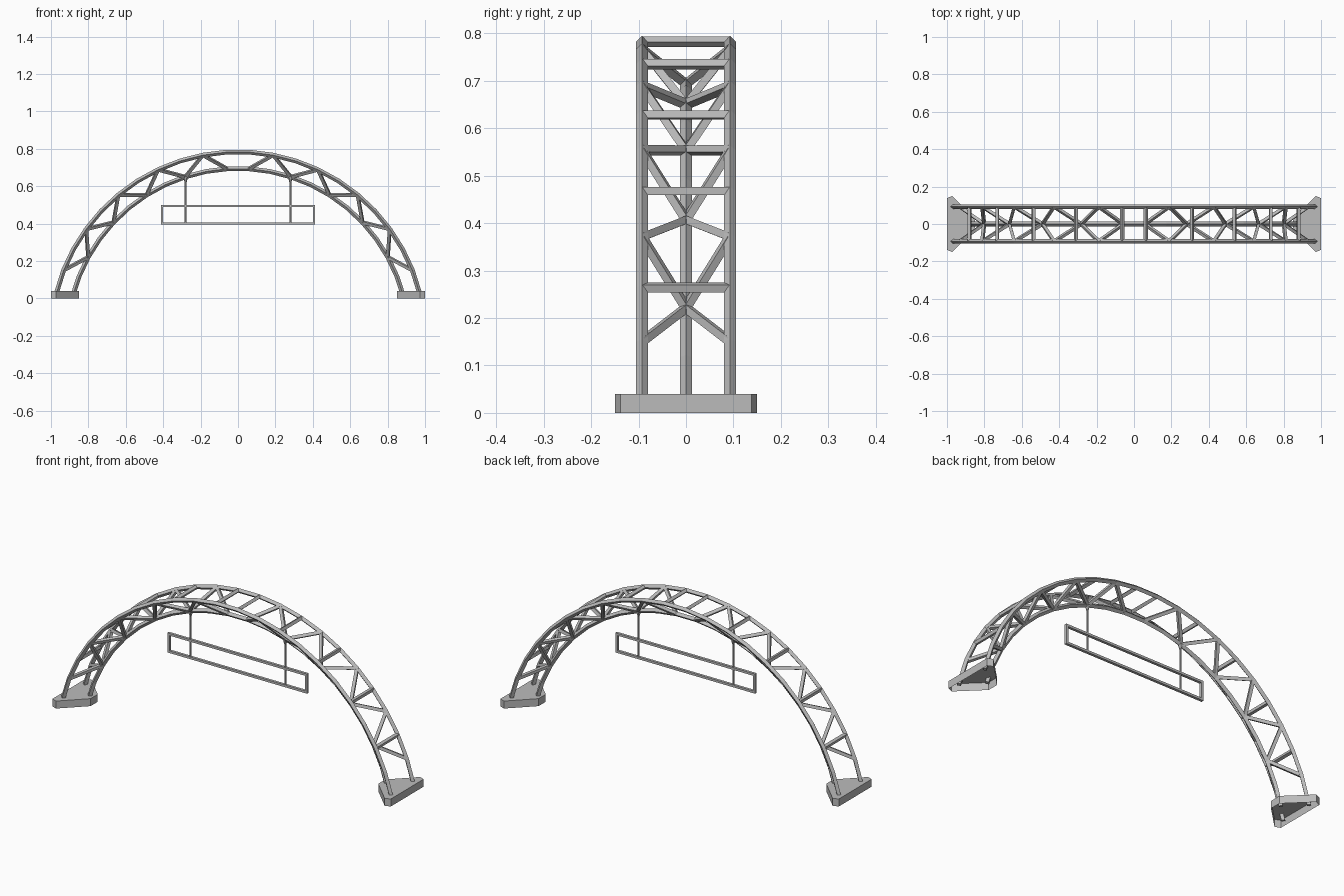
import bpy, bmesh
from math import sin, cos, radians
from mathutils import Vector

if "Cube" in bpy.data.objects:
    bpy.data.objects.remove(bpy.data.objects["Cube"], do_unlink=True)

steel = bpy.data.materials.new("steel_grey")
steel.use_nodes = True
GREY = (0.5, 0.5, 0.5, 1)
steel.diffuse_color = GREY
steel.node_tree.nodes["Principled BSDF"].inputs["Base Color"].default_value = GREY

CENTRE_Z = -0.219
R_OUT, R_IN, HALF_Y = 1.003, 0.914, 0.0925
STEP = 7.2
Y_AXIS = Vector((0, 1, 0))


def finish(name, bm):
    bmesh.ops.recalc_face_normals(bm, faces=bm.faces)
    mesh = bpy.data.meshes.new(name)
    bm.to_mesh(mesh)
    bm.free()
    mesh.materials.append(steel)
    obj = bpy.data.objects.new(name, mesh)
    bpy.context.collection.objects.link(obj)
    return obj


def radial(angle):
    a = radians(angle)
    return Vector((sin(a), 0, cos(a)))


def node(radius, angle, y=0):
    return radial(angle) * radius + Vector((0, y, CENTRE_Z))


def loft(bm, rings):
    """Join rings of points into a capped tube."""
    rings = [[bm.verts.new(p) for p in ring] for ring in rings]
    for a, b in zip(rings, rings[1:]):
        for i in range(len(a)):
            j = (i + 1) % len(a)
            bm.faces.new((a[i], a[j], b[j], b[i]))
    bm.faces.new(rings[0])
    bm.faces.new(rings[-1])


def bar(bm, a, b, up, r=0.0115):
    """Straight bar with a diamond section, one edge towards up."""
    d = (b - a).normalized()
    u = (up - d * up.dot(d)).normalized() * r
    v = d.cross(u)
    loft(bm, [[p + u, p + v, p - u, p - v] for p in (a, b)])


# Arched chords: two outer, one inner
def chord(name, radius, y, end, r=0.0125):
    angles = [-end] + [STEP * (i + 0.5) for i in range(-10, 10)] + [end]
    rings = []
    for a in angles:
        p, u, v = node(radius, a, y), radial(a) * r, Y_AXIS * r
        rings.append([p + u, p + v, p - u, p - v])
    bm = bmesh.new()
    loft(bm, rings)
    finish(name, bm)


chord("left_front_chord".replace("left_", ""), R_OUT, -HALF_Y, 76.8)
chord("back_chord", R_OUT, HALF_Y, 76.8)
chord("inner_chord", R_IN, 0, 75.4)

# Crossbars between the outer chords and zigzag struts to the inner chord
crossbars, struts = bmesh.new(), bmesh.new()
for side in (-1, 1):
    for k in range(5):
        low = side * STEP * (2 * k + 0.5)
        high = side * STEP * (2 * k + 1.5)
        bar(crossbars, node(R_OUT, low, -HALF_Y), node(R_OUT, low, HALF_Y), radial(low))
        for y in (-HALF_Y, HALF_Y):
            top = node(R_OUT, high, y)
            bar(struts, top, node(R_IN, low), radial(low))
            if k < 4:
                bar(struts, top, node(R_IN, high + side * STEP), radial(high))
finish("crossbars", crossbars)
finish("zigzag_struts", struts)

# Footings: clipped triangular covers, open underneath
half = [(1, 0.138), (0.972, 0.15), (0.85, 0.03)]
outline = half + [(x, -y) for x, y in reversed(half)]
for side, name in ((-1, "right_footing"), (1, "left_footing")):
    bm = bmesh.new()
    bottom = [bm.verts.new((side * x, y, 0)) for x, y in outline]
    top = [bm.verts.new((side * x, y, 0.04)) for x, y in outline]
    for i in range(len(top)):
        j = (i + 1) % len(top)
        bm.faces.new((bottom[i], bottom[j], top[j], top[i]))
    bm.faces.new(top)
    obj = finish(name, bm)
    if obj.data.polygons[-1].normal.z < 0:
        obj.data.flip_normals()

# Hanging sign frame
bm = bmesh.new()
rects = [[(x, y, z) for x, z in ((-w, lo), (w, lo), (w, hi), (-w, hi))]
         for w, lo, hi, y in ((0.413, 0.395, 0.5, -0.007), (0.401, 0.407, 0.488, -0.007),
                              (0.401, 0.407, 0.488, 0.007), (0.413, 0.395, 0.5, 0.007))]
loops = [[bm.verts.new(p) for p in rect] for rect in rects]
for a, b in zip(loops, loops[1:] + loops[:1]):
    for i in range(4):
        j = (i + 1) % 4
        bm.faces.new((a[i], a[j], b[j], b[i]))
finish("sign_frame", bm)

# Hanger rods with flared tops
for side, name in ((-1, "right_hanger"), (1, "left_hanger")):
    bm = bmesh.new()
    x = side * 0.28
    profile = [(0.402, 0.005), (0.62, 0.005), (0.645, 0.012), (0.655, 0.012)]
    loft(bm, [[Vector((x + r * cos(radians(60 * i)), r * sin(radians(60 * i)), z))
               for i in range(6)] for z, r in profile])
    finish(name, bm)
